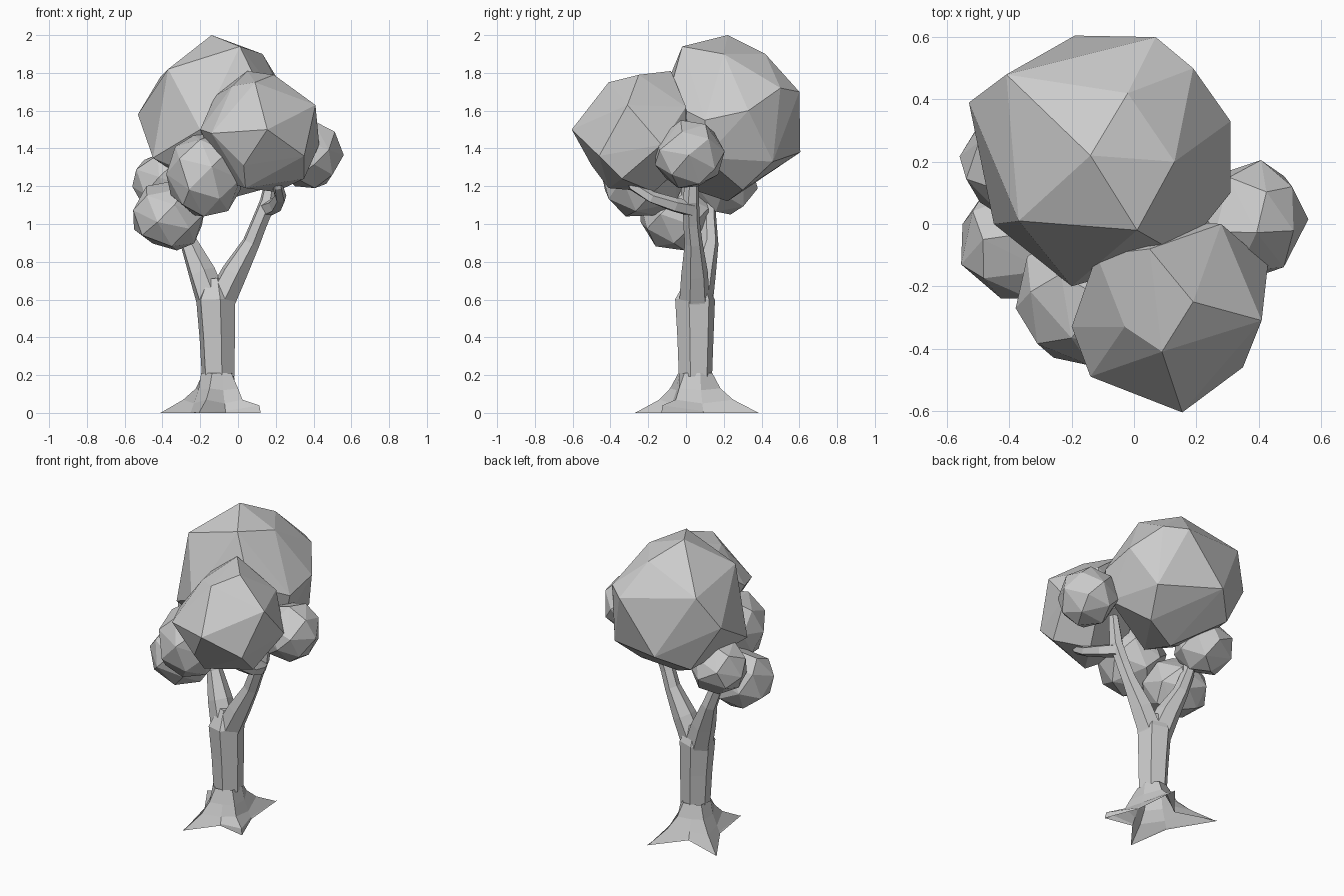
import bpy, bmesh, math, random
from mathutils import Vector

if "Cube" in bpy.data.objects:
    bpy.data.objects.remove(bpy.data.objects["Cube"])


def finish(name, bm):
    bmesh.ops.recalc_face_normals(bm, faces=bm.faces)
    mesh = bpy.data.meshes.new(name)
    bm.to_mesh(mesh)
    bm.free()
    obj = bpy.data.objects.new(name, mesh)
    bpy.context.collection.objects.link(obj)
    return obj


def bridge(bm, rings):
    """Join successive closed rings of points with quads."""
    rings = [[bm.verts.new(p) for p in ring] for ring in rings]
    for r, s in zip(rings, rings[1:]):
        for k in range(len(r)):
            n = (k + 1) % len(r)
            bm.faces.new((r[k], r[n], s[n], s[k]))
    return rings


def limb(name, path, sides=6, turn=0.3):
    """Faceted tapering tube, open at the hidden start; path holds (x, y, z, radius)."""
    bm = bmesh.new()
    pts = [Vector(p[:3]) for p in path]
    rings = []
    for i, p in enumerate(pts):
        d = (pts[min(i + 1, len(pts) - 1)] - pts[max(i - 1, 0)]).normalized()
        ref = Vector((0, 1, 0)) if abs(d.z) > 0.6 else Vector((0, 0, 1))
        u = d.cross(ref).normalized()
        v = u.cross(d)
        angles = [turn + 2 * math.pi * k / sides for k in range(sides)]
        rings.append([p + (u * math.cos(a) + v * math.sin(a)) * path[i][3] for a in angles])
    bm.faces.new(bridge(bm, rings)[-1])
    return finish(name, bm)


def hull(name, pts):
    bm = bmesh.new()
    for p in pts:
        bm.verts.new(p)
    bmesh.ops.convex_hull(bm, input=bm.verts)
    return finish(name, bm)


def leaf_clump(name, lo, hi, count, seed):
    """Irregular faceted ball filling the box lo..hi."""
    rng = random.Random(seed)
    pts = []
    for i in range(count):
        z = 1 - 2 * (i + 0.5) / count
        a = i * 2.39996 + seed
        r = math.sqrt(1 - z * z)
        p = Vector((r * math.cos(a), r * math.sin(a), z))
        p += Vector([rng.uniform(-0.09, 0.09) for _ in range(3)])
        pts.append(p.normalized())
    mn = [min(p[k] for p in pts) for k in range(3)]
    mx = [max(p[k] for p in pts) for k in range(3)]
    return hull(name, [[lo[k] + (p[k] - mn[k]) / (mx[k] - mn[k]) * (hi[k] - lo[k])
                        for k in range(3)] for p in pts])


# Two large foliage masses, each the hull of its corner points
hull("foliage_main", [
    (-.14, .22, 2.0), (-.02, .42, 1.9), (.13, .2, 1.9), (.01, -.02, 1.94),
    (-.37, .01, 1.82), (-.41, .48, 1.78), (.07, .6, 1.7), (.19, .5, 1.72),
    (.31, .33, 1.6), (.31, .1, 1.55), (-.53, .39, 1.58), (-.45, 0, 1.35),
    (-.2, -.2, 1.5), (-.19, .605, 1.38), (.15, -.1, 1.65), (-.1, .22, 1.12),
    (.12, .3, 1.18), (.2, .46, 1.33), (.27, .1, 1.35), (-.35, .45, 1.28),
    (-.1, -.02, 1.2)])
hull("foliage_front", [
    (.155, -.605, 1.5), (-.14, -.49, 1.48), (.35, -.46, 1.36), (.03, -.5, 1.31),
    (.09, -.41, 1.75), (.19, -.25, 1.79), (-.03, -.33, 1.73), (.05, -.08, 1.81),
    (.41, -.31, 1.63), (.43, -.13, 1.42), (-.2, -.33, 1.5), (.04, -.41, 1.19),
    (.35, -.34, 1.24), (.2, -.17, 1.17), (-.08, -.2, 1.23), (.28, 0, 1.62),
    (.28, 0, 1.33), (0, .02, 1.45), (-.12, -.1, 1.68)])

# Smaller foliage clumps
clumps = [
    ("foliage_right", (.20, -.165, 1.19), (.56, .205, 1.55), 22),
    ("foliage_front_left", (-.38, -.455, 1.04), (.02, -.02, 1.48), 24),
    ("foliage_low_left", (-.555, -.24, .86), (-.18, .12, 1.23), 22),
    ("foliage_back_left", (-.56, .02, 1.05), (-.21, .38, 1.38), 22),
]
for i, (name, lo, hi, count) in enumerate(clumps):
    leaf_clump(name, lo, hi, count, i + 5)

# Trunk and branches
limb("trunk", [(-.105, .05, .19, .09), (-.11, .05, .4, .098),
               (-.118, .048, .6, .108), (-.12, .055, .71, .05)])
limb("left_branch", [(-.115, .055, .45, .06), (-.14, .06, .6, .085),
                     (-.19, .085, .74, .075), (-.26, .125, .9, .048),
                     (-.32, .12, 1.05, .04), (-.35, .13, 1.2, .03)])
limb("right_branch", [(-.11, .05, .45, .06), (-.09, .045, .6, .082),
                      (-.02, .045, .74, .072), (.07, .04, .9, .048),
                      (.11, .03, 1.0, .045), (.16, .025, 1.12, .045),
                      (.19, .035, 1.3, .03)])
limb("front_twig", [(.15, .03, 1.08, .045), (.20, -.06, 1.10, .04),
                    (.225, -.18, 1.14, .033), (.21, -.28, 1.2, .028),
                    (.20, -.31, 1.26, .02)], 5)

# Root flare: star-shaped rings, root tips alternating with valleys
cx, cy = -.11, .05
tips = [(.12, -.13, .04), (.01, .395, 0), (-.42, .28, 0), (-.21, -.28, 0)]
rays = []
for i, (tx, ty, end) in enumerate(tips):
    a, reach = math.atan2(ty - cy, tx - cx), math.hypot(tx - cx, ty - cy)
    b = math.atan2(tips[(i + 1) % 4][1] - cy, tips[(i + 1) % 4][0] - cx)
    mid = a + ((b - a) % (2 * math.pi)) / 2
    rays.append((a, [(.095, .21), (.14, .13), (.58 * reach, .07), (.97 * reach, end), (reach, 0)]))
    rays.append((mid, [(.09, .21), (.105, .12), (.13, .05), (.145, .01), (.15, 0)]))
bm = bmesh.new()
bridge(bm, [[Vector((cx + math.cos(a) * prof[k][0], cy + math.sin(a) * prof[k][0], prof[k][1]))
             for a, prof in rays] for k in range(5)])
finish("roots", bm)
